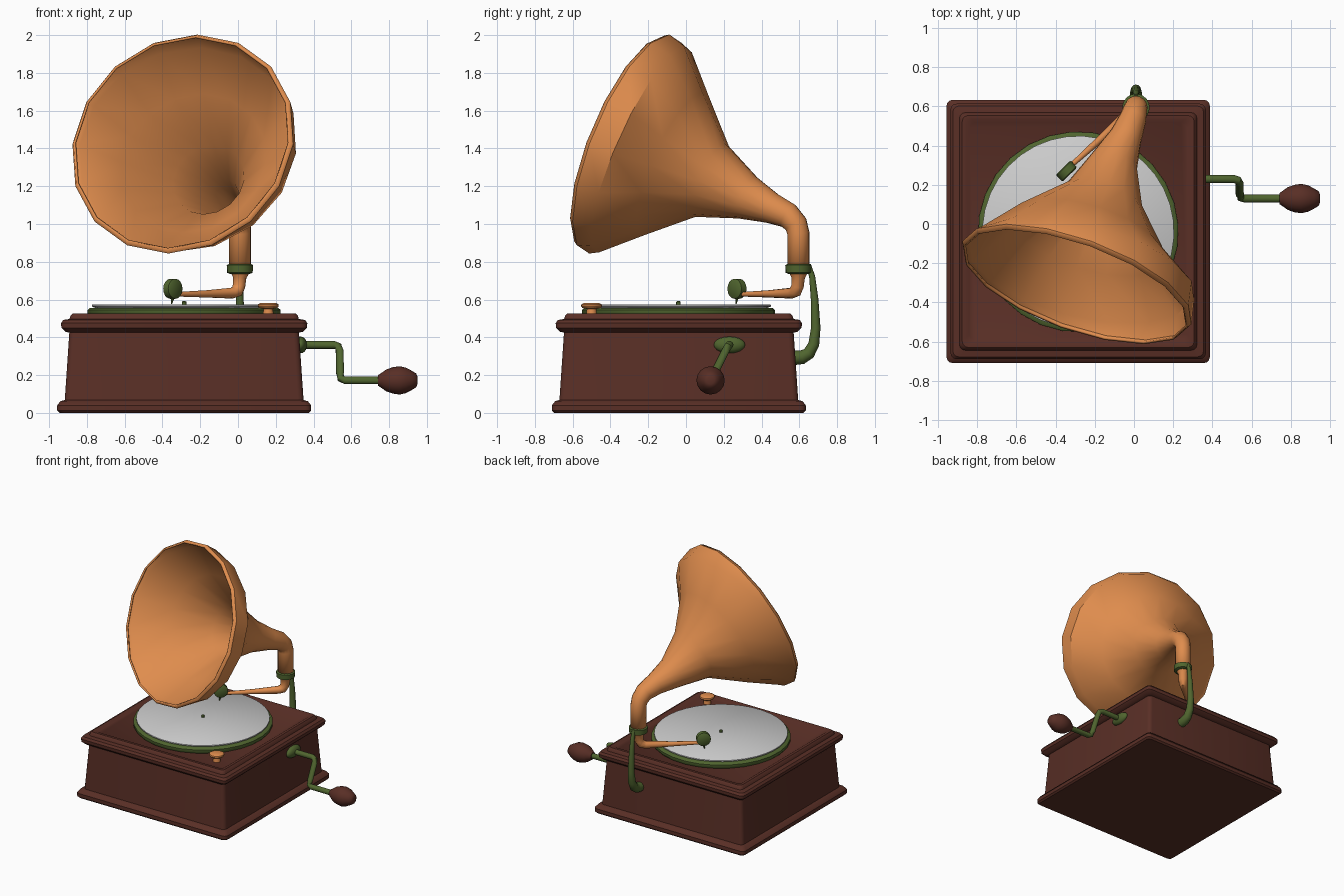
import bpy
import bmesh
from math import cos, sin, pi, radians
from mathutils import Vector

if "Cube" in bpy.data.objects:
    bpy.data.objects.remove(bpy.data.objects["Cube"], do_unlink=True)


def material(name, rgb):
    m = bpy.data.materials.new(name)
    m.use_nodes = True
    m.diffuse_color = (*rgb, 1)
    m.node_tree.nodes["Principled BSDF"].inputs["Base Color"].default_value = (*rgb, 1)
    return m


WOOD = material("dark wood", (0.10, 0.028, 0.019))
COPPER = material("copper orange", (0.74, 0.265, 0.075))
GREEN = material("olive green", (0.08, 0.13, 0.028))
GREY = material("pale grey", (0.61, 0.61, 0.61))
X, Y, Z = Vector((1, 0, 0)), Vector((0, 1, 0)), Vector((0, 0, 1))


def finish(obj, mat, angle=40):
    obj.data.materials.append(mat)
    bpy.ops.object.select_all(action="DESELECT")
    obj.select_set(True)
    bpy.context.view_layer.objects.active = obj
    bpy.ops.object.shade_smooth_by_angle(angle=radians(angle))
    return obj


def skin(name, loops, mat, caps=True, angle=40):
    """Join equal-length point loops with quads."""
    bm = bmesh.new()
    rows = [[bm.verts.new(p) for p in loop] for loop in loops]
    n = len(rows[0])
    for lo, hi in zip(rows, rows[1:]):
        for j in range(n):
            k = (j + 1) % n
            bm.faces.new((lo[j], lo[k], hi[k], hi[j]))
    if caps:
        bm.faces.new(rows[0][::-1])
        bm.faces.new(rows[-1])
    mesh = bpy.data.meshes.new(name)
    bm.to_mesh(mesh)
    bm.free()
    obj = bpy.data.objects.new(name, mesh)
    bpy.context.collection.objects.link(obj)
    return finish(obj, mat, angle)


def circle(c, r, t, ref, sides):
    a = (ref - t * ref.dot(t)).normalized()
    b = t.cross(a)
    return [c + (a * cos(2 * pi * i / sides) + b * sin(2 * pi * i / sides)) * r
            for i in range(sides)]


def tube(name, path, mat, ref=X, sides=16, **kw):
    """Tapered tube through (x, y, z, radius) stations."""
    pts = [Vector(p[:3]) for p in path]
    loops = []
    for i, c in enumerate(pts):
        t = (pts[min(i + 1, len(pts) - 1)] - pts[max(i - 1, 0)]).normalized()
        loops.append(circle(c, path[i][3], t, ref, sides))
    return skin(name, loops, mat, **kw)


def lathe(name, origin, axis, profile, mat, sides=16):
    """Turned part from (distance along axis, radius) pairs."""
    ref = Y if abs(axis.x) > 0.9 else Vector((1, 0.3, 0))
    return skin(name, [circle(Vector(origin) + axis * d, r, axis, ref, sides)
                       for d, r in profile], mat)


def rounded_square(half, z, cx=-0.285, cy=-0.038, r=0.03):
    pts = []
    for k in range(4):
        mid = pi / 4 + k * pi / 2
        sx, sy = (1 if cos(mid) > 0 else -1), (1 if sin(mid) > 0 else -1)
        for step in (-1, -1 / 3, 1 / 3, 1):
            a = mid + step * pi / 4
            pts.append(Vector((cx + sx * (half - r) + r * cos(a),
                               cy + sy * (half - r) + r * sin(a), z)))
    return pts


# Wooden cabinet: plinth, tapered body, moulded lid with a shallow panel
skin("cabinet", [rounded_square(h, z) for h, z in (
    (0.66, 0), (0.672, 0.012), (0.672, 0.04), (0.655, 0.062), (0.632, 0.068),
    (0.608, 0.425), (0.63, 0.43), (0.65, 0.45), (0.652, 0.475), (0.64, 0.492),
    (0.607, 0.497), (0.602, 0.515), (0.592, 0.525), (0.57, 0.525), (0.555, 0.515))],
    WOOD, angle=35)

# Turntable, record and spindle
HUB = (-0.285, -0.04, 0)
lathe("turntable", HUB, Z, [(0.51, 0.5), (0.525, 0.512), (0.545, 0.512),
                            (0.555, 0.5), (0.555, 0.46)], GREEN, 28)
lathe("record", HUB, Z, [(0.555, 0.47), (0.563, 0.49), (0.572, 0.49), (0.575, 0.486)],
      GREY, 36)
lathe("spindle", HUB, Z, [(0.57, 0.012), (0.588, 0.012), (0.593, 0.006)], GREEN, 10)

# Speed knob on the lid
lathe("speed_knob", (0.16, -0.5, 0), Z, [(0.51, 0.03), (0.55, 0.025), (0.556, 0.05),
      (0.565, 0.056), (0.575, 0.054), (0.582, 0.04)], COPPER)

# Horn: vertical pipe bending into a flared mouth
n = Vector((-0.316, -0.876, 0.363)).normalized()
mouth = Vector((-0.292, -0.3, 1.423))


def rim(offset, r):
    return (*(mouth + n * offset), r)


horn = tube("horn", [
    (0.01, 0.595, 0.75, 0.052), (0.01, 0.595, 0.95, 0.052), (0.006, 0.582, 1.0, 0.055),
    (-0.005, 0.54, 1.045, 0.062), (-0.04, 0.45, 1.085, 0.076),
    (-0.1, 0.32, 1.142, 0.115), (-0.155, 0.125, 1.233, 0.205),
    (-0.235, -0.07, 1.32, 0.405), rim(-0.07, 0.59), rim(0, 0.615), rim(0.02, 0.602)],
    COPPER, ref=Vector((0.876, -0.316, 0)), caps=False)
shell = horn.modifiers.new("thickness", "SOLIDIFY")
shell.thickness, shell.offset = 0.014, 0

# Collar and the bracket that carries it
lathe("collar", (0.01, 0.595, 0), Z, [(0.735, 0.05), (0.742, 0.068), (0.782, 0.07),
                                      (0.79, 0.056)], GREEN)
tube("bracket", [(0.01, 0.65, 0.785, 0.012), (0.01, 0.668, 0.72, 0.016),
                 (0.01, 0.681, 0.6, 0.02), (0.01, 0.687, 0.45, 0.025),
                 (0.01, 0.677, 0.365, 0.029), (0.01, 0.65, 0.315, 0.033),
                 (0.01, 0.615, 0.295, 0.037), (0.01, 0.56, 0.29, 0.038)],
     GREEN, sides=12)

# Tone arm sweeping down from the collar to the sound box
tube("tone_arm", [(0.01, 0.595, 0.745, 0.052), (0.009, 0.594, 0.715, 0.036),
                  (0.005, 0.59, 0.67, 0.034), (-0.005, 0.58, 0.645, 0.034),
                  (-0.03, 0.56, 0.634, 0.029), (-0.17, 0.435, 0.63, 0.019),
                  (-0.325, 0.295, 0.628, 0.012)],
     COPPER, ref=Vector((0.67, -0.74, 0)), sides=12)
disc_axis = Vector((0.7, -0.71, 0)).normalized()
lathe("sound_box", (-0.345, 0.27, 0.657), disc_axis,
      [(-0.025, 0.045), (-0.019, 0.053), (0.019, 0.053), (0.025, 0.045)], GREEN)
tube("needle", [(-0.345, 0.27, 0.61, 0.009), (-0.352, 0.264, 0.576, 0.003)],
     GREEN, sides=8)

# Crank: oval mount, bent rod and turned wooden grip
bpy.ops.mesh.primitive_uv_sphere_add(segments=16, ring_count=10, location=(0.332, 0.23, 0.36))
mount = bpy.context.object
mount.name = "crank_mount"
mount.scale = (0.034, 0.083, 0.044)
finish(mount, GREEN)
R = 0.021
tube("crank_rod", [(0.33, 0.23, 0.36, R), (0.51, 0.23, 0.36, R), (0.53, 0.223, 0.352, R),
                   (0.538, 0.21, 0.33, R), (0.54, 0.15, 0.21, R), (0.545, 0.136, 0.182, R),
                   (0.565, 0.13, 0.173, R), (0.77, 0.13, 0.172, R)],
     GREEN, ref=Y - Z * 0.55 + Vector((0, -0.45, 0.0)) + Z * 1.05, sides=12)
lathe("crank_grip", (0, 0.13, 0.172), X, [
    (0.742, 0.028), (0.76, 0.04), (0.785, 0.058), (0.82, 0.07), (0.855, 0.075),
    (0.89, 0.067), (0.92, 0.051), (0.943, 0.037), (0.95, 0.02)], WOOD)
